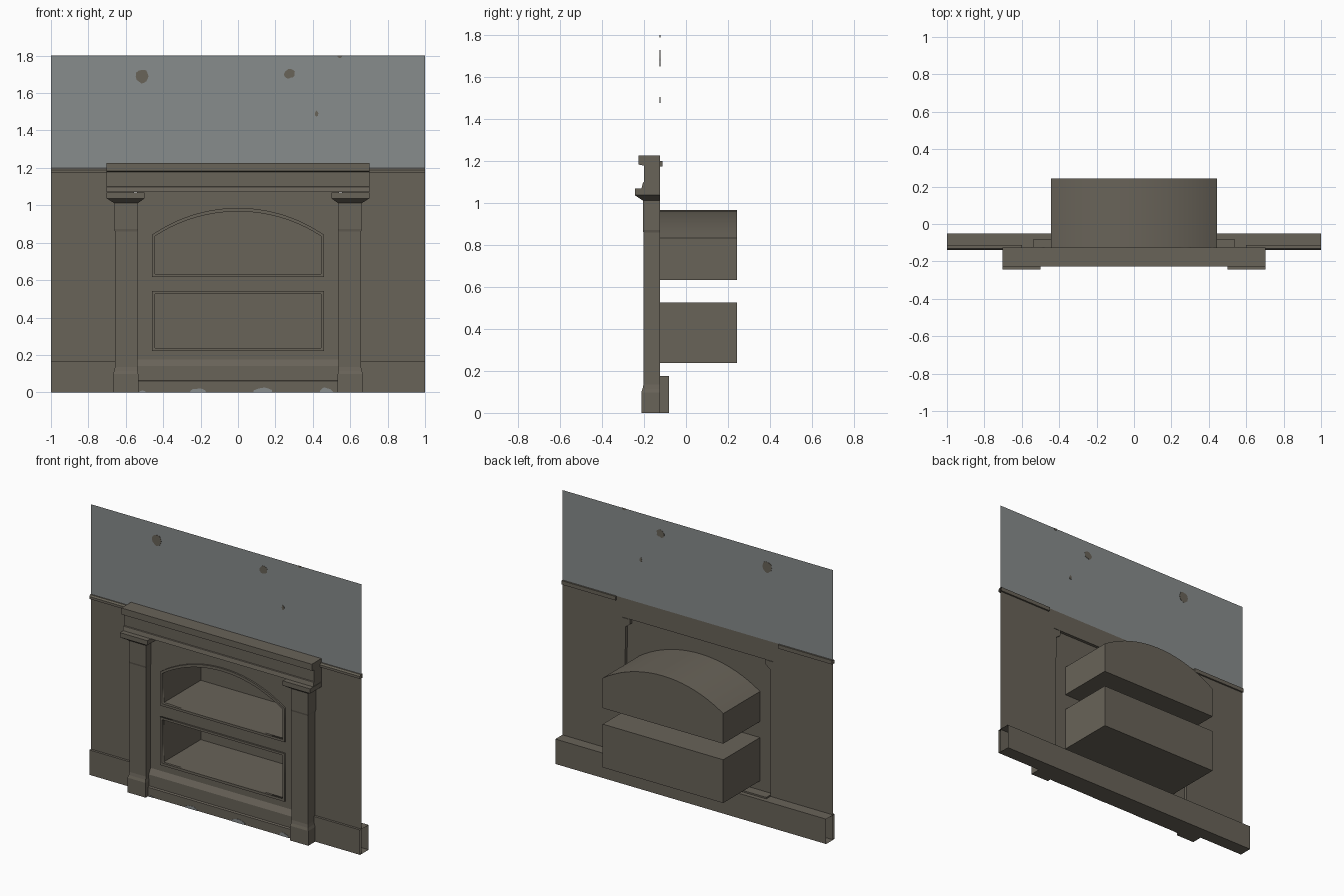
import bpy, bmesh, math, random

if "Cube" in bpy.data.objects:
    bpy.data.objects.remove(bpy.data.objects["Cube"])

random.seed(4)


def mat(name, rgb):
    m = bpy.data.materials.new(name)
    m.diffuse_color = (*rgb, 1)
    m.use_nodes = True
    m.node_tree.nodes["Principled BSDF"].inputs["Base Color"].default_value = m.diffuse_color
    return m


BROWN = mat("brown_stone", (0.140, 0.125, 0.099))
GREY = mat("grey_plaster", (0.245, 0.262, 0.262))
WALL_Y = -0.124


def finish(name, bm, m):
    bmesh.ops.recalc_face_normals(bm, faces=bm.faces)
    me = bpy.data.meshes.new(name)
    bm.to_mesh(me)
    bm.free()
    me.materials.append(m)
    ob = bpy.data.objects.new(name, me)
    bpy.context.collection.objects.link(ob)
    return ob


def loft(name, rings, m, cap_start=True, cap_end=True):
    """Skin a list of equal-length point rings."""
    bm = bmesh.new()
    vs = [[bm.verts.new(p) for p in r] for r in rings]
    n = len(vs[0])
    for a, b in zip(vs, vs[1:]):
        for i in range(n):
            j = (i + 1) % n
            bm.faces.new((a[i], a[j], b[j], b[i]))
    if cap_start:
        bm.faces.new(vs[0])
    if cap_end:
        bm.faces.new(vs[-1])
    return finish(name, bm, m)


def run(name, profile, x0, x1, m, cap0=True, cap1=True):
    """Sweep a (y, z) profile along x."""
    rings = [[(x, y, z) for y, z in profile] for x in (x0, x1)]
    return loft(name, rings, m, cap0, cap1)


def plate(name, loops, y, thick, m):
    """Flat plate in the xz plane; inner loops become holes."""
    cu = bpy.data.curves.new(name, 'CURVE')
    cu.dimensions = '2D'
    cu.fill_mode = 'BOTH'
    cu.extrude = thick / 2
    for loop in loops:
        sp = cu.splines.new('POLY')
        sp.points.add(len(loop) - 1)
        for p, (x, z) in zip(sp.points, loop):
            p.co = (x, z, 0, 1)
        sp.use_cyclic_u = True
    ob = bpy.data.objects.new(name, cu)
    bpy.context.collection.objects.link(ob)
    ob.rotation_euler = (math.pi / 2, 0, 0)
    ob.location = (0, y, 0)
    cu.materials.append(m)
    bpy.ops.object.select_all(action='DESELECT')
    ob.select_set(True)
    bpy.context.view_layer.objects.active = ob
    bpy.ops.object.convert(target='MESH')
    return ob


def rect(w, z0, z1):
    return [(-w, z0), (w, z0), (w, z1), (-w, z1)]


def arch(w, z0, spring, top, n=20):
    """Rectangle closed by a shallow circular arch."""
    h = top - spring
    r = (w * w + h * h) / (2 * h)
    a = math.asin(w / r)
    arc = [(r * math.sin(a - 2 * a * i / n),
            top - r + r * math.cos(a - 2 * a * i / n)) for i in range(n + 1)]
    return [(-w, z0), (w, z0)] + arc


def blob(x, z, rx, rz, lo=-9, hi=9, n=14):
    pts = []
    for i in range(n):
        t = 2 * math.pi * i / n
        k = random.uniform(0.8, 1.08)
        pts.append((x + rx * k * math.cos(t), min(hi, max(lo, z + rz * k * math.sin(t)))))
    return pts


# walls: plain plaster above, panelling with an opening below
plate("upper_wall", [[(-1, 1.2), (1, 1.2), (1, 1.8), (-1, 1.8)]], WALL_Y, 0, GREY)
plate("lower_wall", [rect(1, 0.0, 1.2), rect(0.555, 0.1, 1.075)], WALL_Y, 0, BROWN)

# worn spots in the plaster
for x, z, rx, rz in ((-0.51, 1.69, 0.036, 0.042), (0.275, 1.703, 0.03, 0.026),
                     (0.545, 1.8, 0.014, 0.012), (0.42, 1.49, 0.01, 0.016)):
    plate("wall_worn_spot", [blob(x, z, rx, rz, hi=1.8)], WALL_Y, 0.004, BROWN)

# open-ended skirting and short chair rails
run("skirting", [(-0.05, 0), (-0.14, 0), (-0.14, 0.166), (-0.05, 0.166)],
    -1, 1, BROWN, False, False)
for s in (-1, 1):
    run("chair_rail", [(-0.113, 1.174), (-0.14, 1.174), (-0.14, 1.19),
                       (-0.132, 1.2), (-0.113, 1.2)],
        s * 0.6, s, BROWN, True, False)

# columns with base, shaft and flared capital: z, inner x, outer x, front y
LEVELS = ((0, 0.533, 0.668, -0.213), (0.098, 0.533, 0.668, -0.213),
          (0.115, 0.537, 0.662, -0.207), (0.135, 0.537, 0.658, -0.203),
          (0.86, 0.537, 0.658, -0.203), (0.872, 0.534, 0.662, -0.206),
          (1.012, 0.534, 0.662, -0.206), (1.037, 0.5, 0.703, -0.243),
          (1.068, 0.5, 0.703, -0.243))
for s in (-1, 1):
    loft("column", [[(s * a, -0.125, z), (s * b, -0.125, z), (s * b, y, z), (s * a, y, z)]
                    for z, a, b, y in LEVELS], BROWN)

# mantel shelf
run("mantel", [(-0.125, 1.07), (-0.212, 1.07), (-0.205, 1.097), (-0.2, 1.1),
               (-0.2, 1.178), (-0.226, 1.183), (-0.226, 1.226), (-0.125, 1.226)],
    -0.703, 0.703, BROWN)

# plinth between the columns
run("plinth", [(-0.08, 0), (-0.188, 0), (-0.188, 0.06), (-0.175, 0.064), (-0.175, 0.14),
               (-0.155, 0.176), (-0.08, 0.176)], -0.537, 0.537, BROWN)
for x, w, h in ((-0.51, 0.02, 0.01), (-0.21, 0.045, 0.024),
                (0.13, 0.055, 0.026), (0.47, 0.04, 0.026)):
    plate("plinth_chip", [blob(x, 0, w, h, lo=0)], -0.188, 0.004, GREY)

# front panel, raised frames and the two niches
OUT = (arch(0.46, 0.617, 0.842, 0.986), rect(0.46, 0.22, 0.541))
INN = (arch(0.445, 0.633, 0.834, 0.967), rect(0.445, 0.237, 0.526))
plate("front_panel", [rect(0.54, 0.15, 1.075), *INN], -0.15, 0.01, BROWN)
for label, o, i in zip(("upper", "lower"), OUT, INN):
    plate(label + "_frame", [o, i], -0.159, 0.014, BROWN)
    niche = loft(label + "_niche", [[(x, y, z) for x, z in i] for y in (-0.15, 0.243)],
                 BROWN, False, True)
    bpy.ops.object.select_all(action='DESELECT')
    niche.select_set(True)
    bpy.context.view_layer.objects.active = niche
    bpy.ops.object.shade_smooth_by_angle(angle=math.radians(25))
